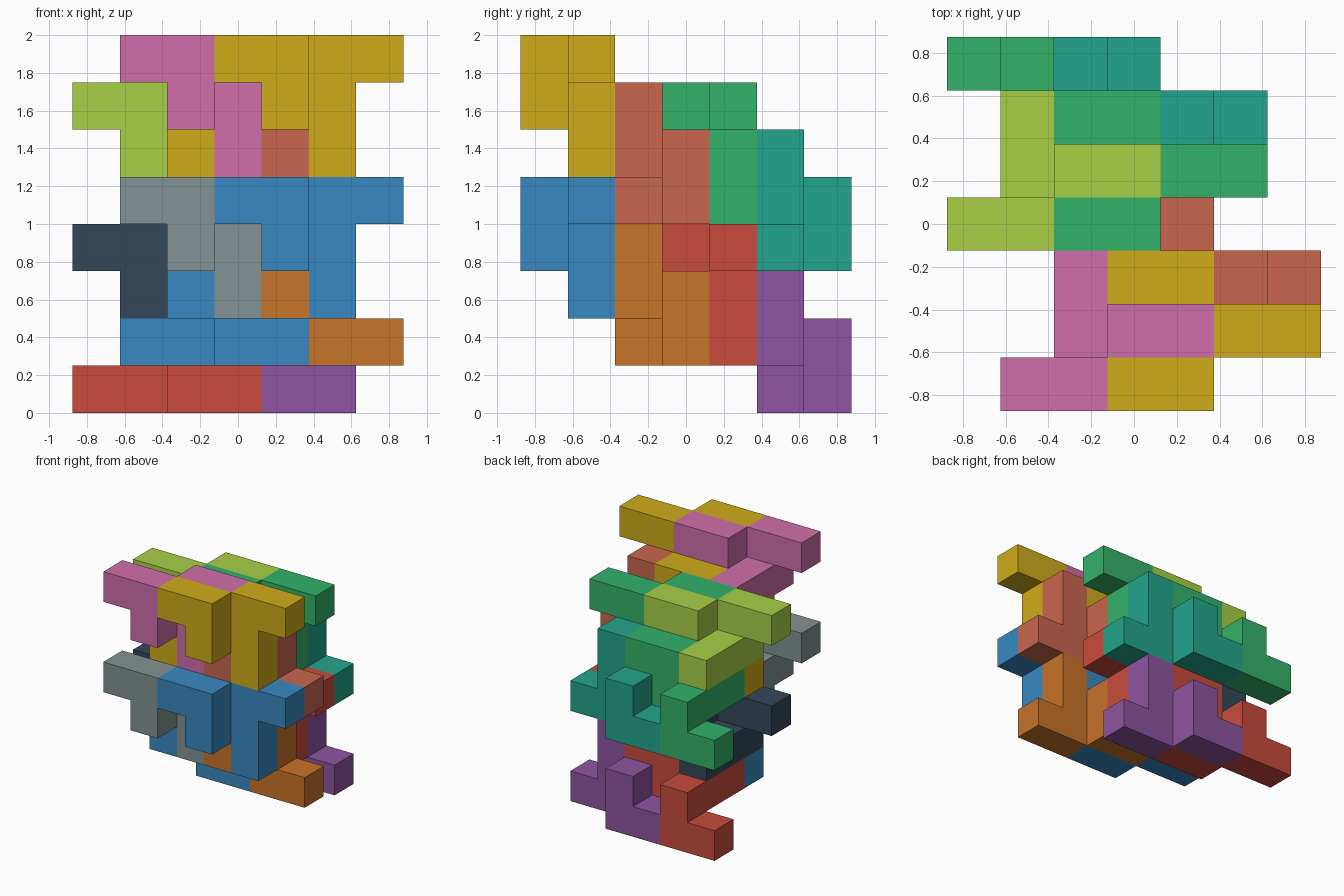
import bpy, bmesh, math

if "Cube" in bpy.data.objects:
    bpy.data.objects.remove(bpy.data.objects["Cube"])

CELL = 0.25
ORIGIN = (-0.875, -0.875, 0.0)

# Half block, in grid cells: a hooked bar and a T-like post side by side
HALF = [(3, 0, 4), (4, 0, 4), (4, 0, 3), (4, 1, 3), (4, 2, 3),
        (5, 1, 4), (6, 1, 4), (5, 1, 3), (5, 1, 2)]


def shift(cells, d):
    return [tuple(c[a] + d[a] for a in range(3)) for c in cells]


def screw(cells):
    # half turn about x plus a slide: gives the matching lower half
    return [(x - 2, 3 - y, 5 - z) for x, y, z in cells]


def linear(hex_code):
    rgb = [int(hex_code[i:i + 2], 16) / 255 for i in (0, 2, 4)]
    return [v / 12.92 if v < 0.04045 else ((v + 0.055) / 1.055) ** 2.4 for v in rgb] + [1.0]


def build_block(name, cells, hex_code):
    solid = set(cells)
    bm = bmesh.new()
    verts = {}

    def vert(p):
        if p not in verts:
            verts[p] = bm.verts.new([ORIGIN[a] + CELL * p[a] for a in range(3)])
        return verts[p]

    # skin only the cell sides with no neighbour in the same block
    for cell in cells:
        for a in range(3):
            b, c = (a + 1) % 3, (a + 2) % 3
            for side in (0, 1):
                near = list(cell)
                near[a] += 2 * side - 1
                if tuple(near) in solid:
                    continue
                ring = []
                for u, v in ((0, 0), (1, 0), (1, 1), (0, 1)):
                    p = list(cell)
                    p[a] += side
                    p[b] += u
                    p[c] += v
                    ring.append(vert(tuple(p)))
                bm.faces.new(ring if side else ring[::-1])
    # merge coplanar squares into flat faces
    bmesh.ops.dissolve_limit(bm, angle_limit=math.radians(1),
                             verts=bm.verts[:], edges=bm.edges[:])
    mesh = bpy.data.meshes.new(name)
    bm.to_mesh(mesh)
    bm.free()
    mat = bpy.data.materials.new(name + "_colour")
    mat.diffuse_color = linear(hex_code)
    mat.use_nodes = True
    mat.node_tree.nodes["Principled BSDF"].inputs["Base Color"].default_value = mat.diffuse_color
    mesh.materials.append(mat)
    bpy.context.collection.objects.link(bpy.data.objects.new(name, mesh))


# Each row: left half block, whole middle block, right half block
SHAPES = {
    "left_half": shift(HALF, (-2, 0, 0)),
    "middle_whole": HALF + screw(HALF),
    "right_half": shift(screw(HALF), (2, 0, 0)),
}
COLOURS = {
    ("lower", "front"): ("849293", "3989C1", "C87329"),
    ("lower", "back"): ("34475A", "C84B3D", "8E55A0"),
    ("upper", "front"): ("D06EAA", "D0AC1A", "C9664E"),
    ("upper", "back"): ("A8D046", "33B26A", "23A58C"),
}

# Two stacked layers, each with a front and a back row
for (layer, row), colours in COLOURS.items():
    lift = 3 if layer == "upper" else 0
    offset = (-1, 3, lift - 1) if row == "back" else (0, 0, lift)
    for (part, cells), colour in zip(SHAPES.items(), colours):
        build_block(f"{layer}_{row}_{part}", shift(cells, offset), colour)
